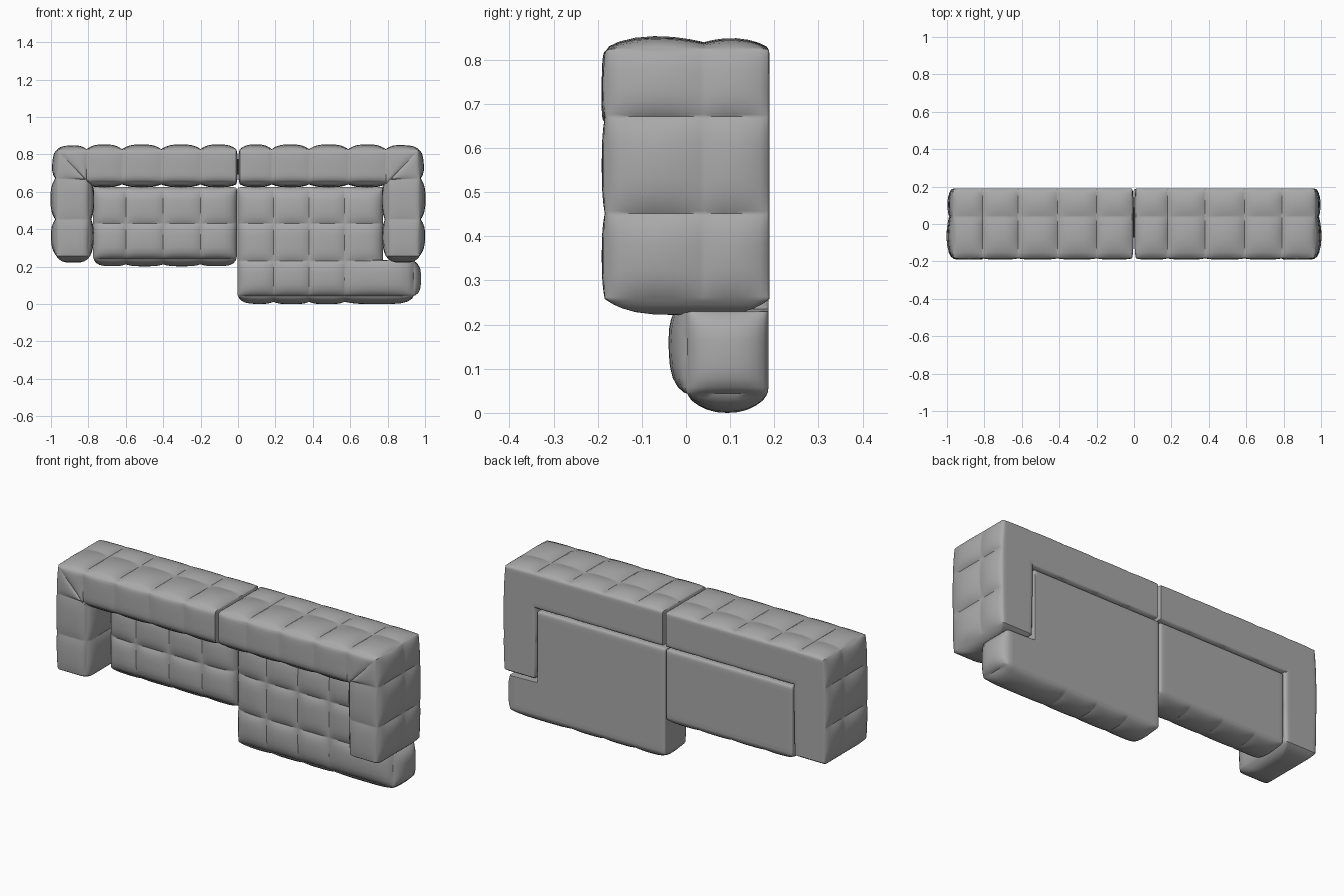
import bpy, bmesh, math
from mathutils import Vector

if "Cube" in bpy.data.objects:
    bpy.data.objects.remove(bpy.data.objects["Cube"])

fabric = bpy.data.materials.new("grey fabric")
fabric.diffuse_color = (0.4, 0.4, 0.4, 1)
fabric.use_nodes = True
fabric.node_tree.nodes["Principled BSDF"].inputs["Base Color"].default_value = fabric.diffuse_color


def samples(knots, n):
    """Positions between seam knots, denser near each seam."""
    out = [knots[0]]
    for a, b in zip(knots, knots[1:]):
        out += [a + (b - a) * (0.5 - 0.5 * math.cos(math.pi * k / n)) for k in range(1, n + 1)]
    return out


def dome(t, p=4):
    return max(0.0, 1 - abs(2 * t - 1) ** p)


def cells(v, knots, p=4):
    """Pillow height between the two seams around v."""
    for a, b in zip(knots, knots[1:]):
        if v <= b + 1e-9:
            return dome((v - a) / (b - a), p)
    return 0.0


def finish(name, bm):
    bmesh.ops.recalc_face_normals(bm, faces=bm.faces)
    mesh = bpy.data.meshes.new(name)
    bm.to_mesh(mesh)
    bm.free()
    mesh.materials.append(fabric)
    ob = bpy.data.objects.new(name, mesh)
    bpy.context.collection.objects.link(ob)
    bpy.ops.object.select_all(action='DESELECT')
    ob.select_set(True)
    bpy.context.view_layer.objects.active = ob
    bpy.ops.object.shade_smooth_by_angle(angle=math.radians(42))


# ---- backrest and arm: mitred sweep with puffed segments ----
Y0, Y1 = -0.184, 0.189
LOBES = [Y0, 0.04, Y1]


def section():
    """Rectangle loop as (u inner to outer, y, side)."""
    us, ys = samples([0, 1], 12), samples(LOBES, 8)
    loop = [(u, Y0, 'front') for u in us[:-1]]
    loop += [(1, y, 'outer') for y in ys[:-1]]
    loop += [(u, Y1, 'back') for u in reversed(us[1:])]
    loop += [(0, y, 'inner') for y in reversed(ys[1:])]
    return loop


def round_corner(w, y, width):
    for cw, cy, r in ((0, Y0, 0.04), (1, Y0, 0.016), (0, Y1, 0.01), (1, Y1, 0.01)):
        ow = r if cw == 0 else width - r
        oy = Y0 + r if cy == Y0 else Y1 - r
        dw, dy = w - ow, y - oy
        if (dw < 0) == (cw == 0) and (dy < 0) == (cy == Y0):
            m = max(math.hypot(dw, dy), 1e-6)
            if m > r:
                return ow + dw * r / m, oy + dy * r / m
    return w, y


def backrest_and_arm(name, side, seams):
    knots = [((0.01, 0.64), (0.01, 0.828))]
    knots += [((s, 0.64), (s, 0.828)) for s in seams]
    knots += [((0.785, 0.635), (0.967, 0.825)), ((0.785, 0.665), (0.977, 0.672)),
              ((0.785, 0.452), (0.977, 0.452)), ((0.79, 0.258), (0.972, 0.258))]
    knots = [(Vector(a), Vector(b)) for a, b in knots]
    loop, rings = section(), []
    for i, ((a0, b0), (a1, b1)) in enumerate(zip(knots, knots[1:])):
        s_in = min(1, (a1 - a0).length / 0.17)
        s_out = min(1, (b1 - b0).length / 0.17)
        for t in samples([0, 1], 10)[(1 if i else 0):]:
            a, b, f = a0.lerp(a1, t), b0.lerp(b1, t), dome(t, 3)
            width, d = (b - a).length, (b - a).normalized()
            ring = []
            for u, y, face in loop:
                w, yy = round_corner(u * width, y, width)
                if face == 'outer':
                    taper = 1.0 if y < 0.04 else 0.75
                    w += f * s_out * (0.012 * dome((y - Y0) / (Y1 - Y0)) + 0.014 * taper * cells(y, LOBES, 2))
                elif face == 'inner':
                    w -= f * s_in * 0.016 * dome((y - Y0) / (Y1 - Y0))
                elif face == 'front':
                    yy -= f * 0.007 * dome(u)
                p = a + d * w
                ring.append(Vector((p.x, yy, p.y)))
            rings.append(ring)

    # rounded end caps
    def cap(ring, direction, h):
        c = sum(ring, Vector()) / len(ring)
        return [[c + (p - c) * k + Vector(direction) * h * (1 - k ** 4) for p in ring]
                for k in (0.97, 0.9, 0.8, 0.65, 0.45, 0.25, 0.08)]
    start = cap(rings[0], (-1, 0, 0), 0.009)
    end = cap(rings[-1], (0, 0, -1), 0.036)
    rings = start[::-1] + rings + end
    bm = bmesh.new()
    vs = [[bm.verts.new((p.x * side, p.y, p.z)) for p in r] for r in rings]
    n = len(loop)
    for r, q in zip(vs, vs[1:]):
        for k in range(n):
            bm.faces.new((r[k], r[(k + 1) % n], q[(k + 1) % n], q[k]))
    bm.faces.new(vs[0])
    bm.faces.new(vs[-1])
    finish(name, bm)


backrest_and_arm("left_backrest_and_arm", -1, [0.2, 0.41, 0.62, 0.81])
backrest_and_arm("right_backrest_and_arm", 1, [0.18, 0.38, 0.59, 0.79])


# ---- seats: tufted rounded boxes ----
def seat(name, kx, kz, end_puff, side_puff=0.0, step=None):
    ky = [0.0, 0.187]
    xs, ys, zs = samples(kx, 10), samples(ky, 12), samples(kz, 10)
    lo = Vector((kx[0], ky[0], kz[0]))
    hi = Vector((kx[-1], ky[1], kz[-1]))
    nx, ny, nz = len(xs) - 1, len(ys) - 1, len(zs) - 1
    bm, made = bmesh.new(), {}

    def vert(i, j, k):
        if (i, j, k) in made:
            return made[i, j, k]
        q = Vector((xs[i], ys[j], zs[k]))
        r = 0.012
        core = Vector([min(max(q[c], lo[c] + r), hi[c] - r) for c in range(3)])
        d = q - core
        p = core + d.normalized() * min(r, d.length)
        u, v, w = [(q[c] - lo[c]) / (hi[c] - lo[c]) for c in range(3)]
        if j == 0:      # tufted top of the cushion
            p.y -= 0.026 * dome(u, 10) * dome(w, 8) + 0.014 * cells(q.x, kx) * cells(q.z, kz)
        if k == 0:      # puffed free end
            p.z -= end_puff * dome(v, 2.4) * (0.7 * dome(u, 16) + 0.3 * cells(q.x, kx))
        low = step is None or q.z < step[0]
        if i == nx and side_puff and low:
            p.x += side_puff * dome(v, 3) * cells(q.z, kz)
        if not low and q.x > step[1]:   # notch that makes room for the arm
            p.x = step[1] + (p.x - step[1]) * (step[2] - step[1]) / (hi.x - step[1])
        made[i, j, k] = bm.verts.new(p)
        return made[i, j, k]

    for i in range(nx):
        for j in range(ny):
            for k in (0, nz):
                bm.faces.new([vert(i + a, j + b, k) for a, b in ((0, 0), (1, 0), (1, 1), (0, 1))])
    for i in range(nx):
        for k in range(nz):
            for j in (0, ny):
                bm.faces.new([vert(i + a, j, k + b) for a, b in ((0, 0), (1, 0), (1, 1), (0, 1))])
    for j in range(ny):
        for k in range(nz):
            for i in (0, nx):
                bm.faces.new([vert(i, j + a, k + b) for a, b in ((0, 0), (1, 0), (1, 1), (0, 1))])
    finish(name, bm)


seat("left_seat", [-0.775, -0.6, -0.4, -0.2, -0.006], [0.238, 0.43, 0.625], 0.036)
seat("right_long_seat", [-0.018 + 0.015, 0.19, 0.38, 0.57, 0.942], [0.04, 0.23, 0.43, 0.625], 0.04,
     side_puff=0.036, step=(0.2301, 0.57, 0.775))
